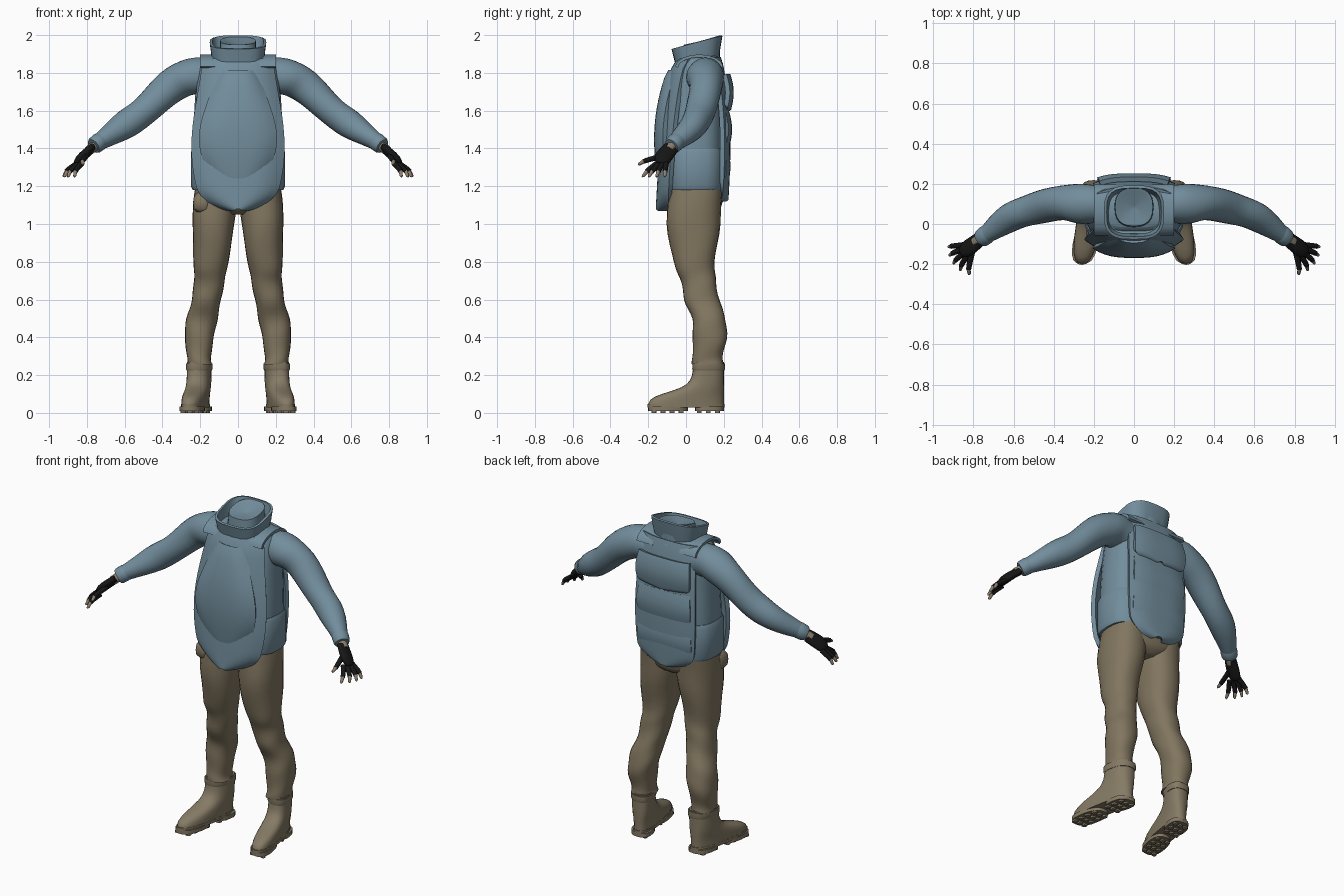
import bpy, bmesh
from math import sin, cos, pi, tau, sqrt, radians, copysign
from mathutils import Vector

cube = bpy.data.objects.get("Cube")
if cube:
    bpy.data.objects.remove(cube, do_unlink=True)


def material(name, *rgb):
    mat = bpy.data.materials.new(name)
    mat.use_nodes = True
    mat.diffuse_color = (*rgb, 1)
    mat.node_tree.nodes["Principled BSDF"].inputs["Base Color"].default_value = (*rgb, 1)
    return mat


BLUE = material("slate blue cloth", .17, .27, .335)
KHAKI = material("khaki cloth", .22, .18, .115)
LEATHER = material("tan leather", .235, .195, .13)
BLACK = material("black glove", .008, .008, .008)
SKIN = material("dusty skin", .27, .22, .16)


def loft(name, rows, mat, closed=True, caps=True, thick=0):
    """Bridge rows of points with quads and shade the result smooth."""
    bm = bmesh.new()
    rows = [[bm.verts.new(point) for point in row] for row in rows]
    count = len(rows[0])
    for row, following in zip(rows, rows[1:]):
        for i in range(count if closed else count - 1):
            j = (i + 1) % count
            bm.faces.new((row[i], row[j], following[j], following[i]))
    if closed and caps:
        bm.faces.new(rows[0])
        bm.faces.new(rows[-1])
    bmesh.ops.recalc_face_normals(bm, faces=bm.faces)
    mesh = bpy.data.meshes.new(name)
    bm.to_mesh(mesh)
    bm.free()
    mesh.materials.append(mat)
    obj = bpy.data.objects.new(name, mesh)
    bpy.context.collection.objects.link(obj)
    bpy.ops.object.select_all(action='DESELECT')
    obj.select_set(True)
    bpy.context.view_layer.objects.active = obj
    if thick:
        shell = obj.modifiers.new("thickness", 'SOLIDIFY')
        shell.thickness, shell.offset = thick, 0
        bpy.ops.object.convert(target='MESH')
    bpy.ops.object.shade_smooth_by_angle(angle=radians(40))


def spline(keys, steps):
    """Smooth run of values through a few keys."""
    keys = [Vector(key) for key in keys]
    last = len(keys) - 1
    run = []
    for i in range(last):
        a, b = keys[i], keys[i + 1]
        start = (b - keys[max(i - 1, 0)]) / 2
        end = (keys[min(i + 2, last)] - a) / 2
        for k in range(steps):
            t = k / steps
            ease = t * t * (3 - 2 * t)
            run.append(a + (b - a) * ease + start * t * (1 - t) ** 2 - end * t * t * (1 - t))
    return run + [keys[-1]]


def ring(centre, u, v, power=2, folds=0, phase=0, count=24):
    """Rounded outline; folds ripple it like creased cloth."""
    points = []
    for i in range(count):
        angle = tau * i / count
        c, s = cos(angle), sin(angle)
        ripple = 1 + folds * sin(phase + 2 * angle)
        across = copysign(abs(c) ** (2 / power), c) * ripple
        along = copysign(abs(s) ** (2 / power), s) * ripple
        points.append(centre + u * across + v * along)
    return points


def stack(name, keys, mat, side=1, steps=1, tilt=0, yaw=0, folds=0, power=2.5, **options):
    """Level sections: (height, centre x, centre y, half width, half depth)."""
    rows = []
    for i, (z, x, y, wide, deep) in enumerate(spline(keys, steps)):
        row = ring(Vector((x, y, z)), Vector((wide, 0, 0)), Vector((0, deep, tilt * deep)),
                   power, folds, i)
        for point in row:
            point.x = side * (point.x - yaw * (point.y - .15))
        rows.append(row)
    loft(name, rows, mat, **options)


def tube(name, keys, mat, side=1, steps=1, flat=1, across=(0, 0, 1), folds=0):
    """Round limb along keys of (x, y, z, radius); flat widens it along across."""
    path = spline(keys, steps)
    rows = []
    for i, key in enumerate(path):
        before, after = path[max(i - 1, 0)], path[min(i + 1, len(path) - 1)]
        heading = (after - before).xyz.normalized()
        thin = heading.cross(Vector(across)).normalized()
        row = ring(key.xyz, thin.cross(heading) * key.w * flat, thin * key.w, 2, folds, i)
        for point in row:
            point.x *= side
        rows.append(row)
    loft(name, rows, mat)


def panel(name, facing, top, low, narrow, wide, depth_top, depth_low, arch, bulge, round_from):
    """Curved armour plate that swells in the middle and rounds off at the foot."""
    thick = .025
    rows = []
    for k in range(25):
        s = sin(pi / 2 * k / 24)
        width = narrow + (wide - narrow) * sin(pi * s ** 1.3)
        foot = max(0, (s - round_from) / (1 - round_from))
        width *= sqrt(1 - .95 * foot ** 2)
        depth = depth_top + (depth_low - depth_top) * sqrt(s) + arch * sin(pi * s) - thick / 2
        rows.append([(width * i / 7, facing * (depth - bulge * abs(i / 7) ** 3),
                      top + (low - top) * s) for i in range(-7, 8)])
    loft(name, rows, BLUE, closed=False, thick=thick)


# Jacket body and waist band
stack("jacket_body", [(1.16, 0, .05, .225, .14), (1.4, 0, .05, .238, .15),
                      (1.7, 0, .06, .225, .14), (1.85, 0, .075, .205, .12),
                      (1.89, 0, .075, .16, .09)], BLUE, steps=4, power=2.8)
stack("waist_band", [(1.18, 0, .05, .24, .155), (1.2, 0, .05, .25, .16),
                     (1.38, 0, .05, .25, .16), (1.4, 0, .05, .24, .155)], BLUE, power=2.9)

# Front carrier with raised oval pad
panel("front_panel", -1, top=1.87, low=1.08, narrow=.18, wide=.24, depth_top=.05,
      depth_low=.16, arch=.005, bulge=.06, round_from=.85)
panel("front_pad", -1, top=1.81, low=1.2, narrow=.1, wide=.2, depth_top=.095,
      depth_low=.145, arch=.037, bulge=.045, round_from=.95)

# Back carrier with three stacked pads
panel("back_panel", 1, top=1.88, low=1.13, narrow=.18, wide=.2, depth_top=.185,
      depth_low=.225, arch=.02, bulge=.03, round_from=.88)
for i, place in enumerate(("upper", "middle", "lower")):
    top = 1.79 - .2 * i
    panel(place + "_back_pad", 1, top=top, low=top - .18, narrow=.17, wide=.18,
          depth_top=.235 - .005 * i, depth_low=.24 - .01 * i, arch=.014, bulge=.02,
          round_from=.9)

# Collar and closed neck opening
stack("collar", [(1.85, 0, .06, .125, .105), (1.9, 0, .06, .135, .115),
                 (1.963, 0, .058, .143, .128)],
      BLUE, power=3.2, tilt=.27, caps=False, thick=.014)
stack("neck_cap", [(1.84, 0, .08, .1, .1), (1.97, 0, .085, .094, .095),
                   (1.968, 0, .085, .08, .08), (1.945, 0, .085, .01, .01)], BLUE, tilt=.22)

# Trouser seat and hip pouch
stack("trouser_seat", [(1.05, 0, .05, .05, .09), (1.08, 0, .05, .15, .13),
                       (1.13, 0, .05, .22, .145), (1.2, 0, .05, .225, .145)], KHAKI, steps=3)
stack("hip_pouch", [(1.06, -.18, -.03, .03, .04), (1.08, -.19, -.04, .045, .055),
                    (1.14, -.19, -.04, .045, .055), (1.17, -.18, -.03, .03, .04)],
      KHAKI, steps=2, power=3)

for side, tag in ((1, "left_"), (-1, "right_")):
    # Shoulder strap arching over the top of the carrier
    arc = [pi * k / 8 for k in range(9)]
    strap = [[(side * x, .07 + .12 * cos(a), 1.83 + .06 * sin(a)) for x in (.09, .2)] for a in arc]
    loft(tag + "shoulder_strap", strap, BLUE, closed=False, thick=.016)

    # Sleeve, cuff and shoulder patch
    tube(tag + "sleeve", [(.14, .1, 1.78, .09), (.25, .1, 1.78, .098), (.36, .105, 1.725, .088),
                          (.5, .075, 1.595, .078), (.62, .03, 1.51, .071),
                          (.745, -.06, 1.428, .042)], BLUE, side, steps=4, folds=.025)
    tube(tag + "cuff", [(.72, -.04, 1.445, .043), (.735, -.052, 1.435, .048),
                        (.757, -.07, 1.418, .046), (.765, -.077, 1.412, .04)], BLUE, side)
    tube(tag + "shoulder_patch", [(.34, .105, 1.8, .03), (.385, .103, 1.772, .03)],
         BLUE, side, flat=1.7, across=(0, 1, 0))

    # Wrist and gloved palm
    tube(tag + "wrist", [(.74, -.058, 1.43, .028), (.79, -.092, 1.388, .026)], SKIN, side)
    tube(tag + "palm", [(.772, -.08, 1.402, .022), (.82, -.115, 1.36, .024),
                        (.848, -.13, 1.333, .02), (.862, -.137, 1.32, .01)],
         BLACK, side, steps=3, flat=1.9, across=(.1, -1, .15))

    # Fingers fan out from the palm, each with a bare tip
    palm = Vector((.8, -.1, 1.37))
    for i, finger in enumerate(("thumb", "index", "middle", "ring", "little")):
        angle = radians(82 - 19 * i)
        drop, begin = (.055, .2) if finger == "thumb" else (.12, .42)
        reach = Vector((cos(angle), -sin(angle), 0)) * (.155 - .007 * i)
        reach.z = -drop
        bend = Vector((.006, 0, .006))
        base, knuckle, hem = palm + reach * begin, palm + reach * .7 + bend, palm + reach * .82 + bend
        tube(tag + finger + "_glove", [(*base, .015), (*knuckle, .0135), (*hem, .0125)], BLACK, side)
        tube(tag + finger + "_tip", [(*knuckle, .01), (*hem, .0105),
                                     (*(palm + reach * .96), .008), (*(palm + reach), .004)],
             SKIN, side)

    # Trouser leg
    stack(tag + "trouser_leg", [
        (1.19, .115, .05, .112, .145), (1, .13, .04, .112, .14), (.8, .143, .043, .091, .11),
        (.7, .152, .066, .082, .092), (.6, .167, .083, .077, .093), (.5, .19, .12, .082, .088),
        (.4, .205, .126, .077, .09), (.3, .206, .114, .063, .08), (.255, .203, .113, .066, .083)],
        KHAKI, side, steps=4, folds=.025, power=2.3)

    # Boot upper: the instep sweeps back steeply from toe to ankle
    yaw = .17
    upper = []
    for k in range(15):
        z = .035 + k / 60
        front = .04 - .24 / (1 + (z / .115) ** 6)
        upper.append((z, .2, (.2 + front) / 2, .062, (.2 - front) / 2))
    stack(tag + "boot", upper, LEATHER, side, yaw=yaw)
    stack(tag + "boot_collar", [(.225, .2, .12, .064, .084), (.235, .2, .12, .068, .087),
                                (.262, .2, .12, .068, .086)], LEATHER, side, yaw=yaw)

    # Welt, split sole and tread lugs
    for part, low, high, y, deep in (("welt", .028, .048, 0, .204),
                                     ("fore_sole", .01, .035, -.095, .106),
                                     ("heel", .01, .035, .125, .077)):
        stack(tag + part, [(z, .2, y, .063, deep) for z in (low, high)], LEATHER, side, yaw=yaw)
    for k in (0, 1, 2, 3, 5, 6, 7):
        for column in (-1, 0, 1):
            x, y = .2 + .035 * column, .048 * k - .17
            stack(tag + "tread_lug", [(z, x, y, .013, .013) for z in (0, .014)],
                  LEATHER, side, yaw=yaw, power=4)
